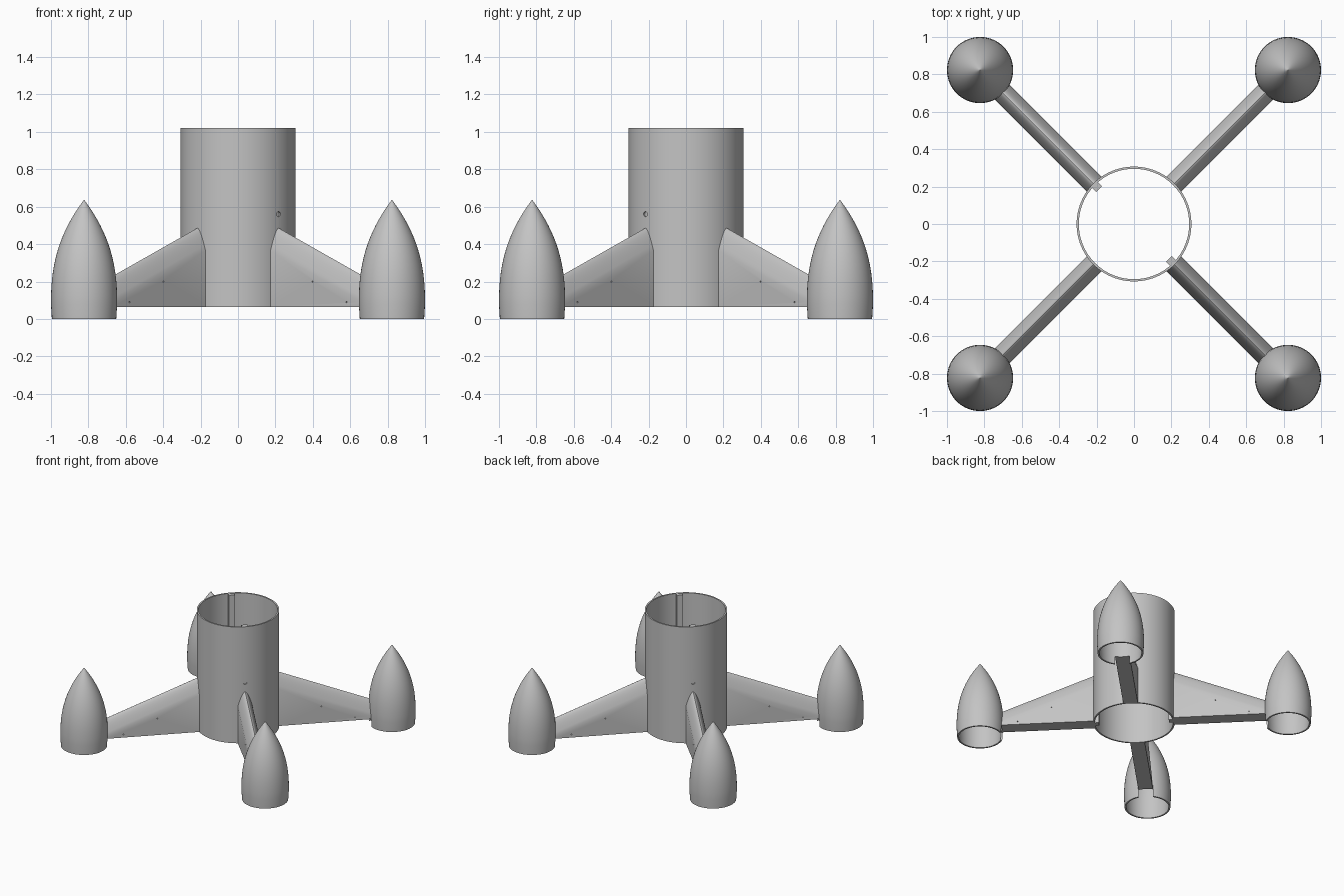
import bpy, bmesh, math
from mathutils import Matrix, Vector

old = bpy.data.objects.get("Cube")
if old:
    bpy.data.objects.remove(old, do_unlink=True)

grey = bpy.data.materials.new("plain_grey")
grey.use_nodes = True
grey.diffuse_color = (0.55, 0.55, 0.55, 1)
bsdf = grey.node_tree.nodes["Principled BSDF"]
bsdf.inputs["Base Color"].default_value = grey.diffuse_color
bsdf.inputs["Roughness"].default_value = 0.6

POD_R = 1.164       # distance from the axis to each pod
FIN_W = 0.055       # half thickness of a fin
BASE = 0.065        # underside of tube and fins


def add(name, bm):
    bmesh.ops.recalc_face_normals(bm, faces=bm.faces)
    mesh = bpy.data.meshes.new(name)
    bm.to_mesh(mesh)
    bm.free()
    obj = bpy.data.objects.new(name, mesh)
    bpy.context.collection.objects.link(obj)
    mesh.materials.append(grey)
    return obj


def lathe(name, profile, steps=72):
    """Spin a closed (radius, height) profile around z."""
    bm = bmesh.new()
    vs = [bm.verts.new((r, 0, z)) for r, z in profile]
    edges = [bm.edges.new((vs[i], vs[(i + 1) % len(vs)])) for i in range(len(vs))]
    bmesh.ops.spin(bm, geom=vs + edges, cent=(0, 0, 0), axis=(0, 0, 1),
                   angle=math.tau, steps=steps)
    bmesh.ops.remove_doubles(bm, verts=bm.verts, dist=1e-5)
    loose = [e for e in bm.edges if not e.link_faces]
    bmesh.ops.delete(bm, geom=loose, context='EDGES')
    return add(name, bm)


def rod_cutter(radius, length, matrix):
    bm = bmesh.new()
    bmesh.ops.create_cone(bm, cap_ends=True, segments=16, radius1=radius,
                          radius2=radius, depth=length, matrix=matrix)
    return add("cutter", bm)


def box(name, center, size):
    bm = bmesh.new()
    bmesh.ops.create_cube(bm, size=1, matrix=Matrix.Translation(center)
                          @ Matrix.Diagonal((*size, 1)))
    return add(name, bm)


def cut(obj, cutters):
    """Subtract the cutters for good, then remove them."""
    for c in cutters:
        c.hide_render = True
        mod = obj.modifiers.new("cut", 'BOOLEAN')
        mod.operation, mod.solver, mod.object = 'DIFFERENCE', 'EXACT', c
    dg = bpy.context.evaluated_depsgraph_get()
    dg.update()
    mesh = bpy.data.meshes.new_from_object(obj.evaluated_get(dg))
    obj.modifiers.clear()
    obj.data = mesh
    for c in cutters:
        bpy.data.objects.remove(c, do_unlink=True)


def smooth(obj):
    bpy.ops.object.select_all(action='DESELECT')
    obj.select_set(True)
    bpy.context.view_layer.objects.active = obj
    bpy.ops.object.shade_smooth_by_angle(angle=math.radians(30))


def spin_z(k):
    return Matrix.Rotation(math.radians(45 + 90 * k), 4, 'Z')


# Open central tube, with two pin holes on opposite sides
tube = lathe("central_tube", [(0.307, BASE), (0.307, 1.02), (0.295, 1.02), (0.295, BASE)], 96)
across = Matrix.Rotation(math.pi / 2, 4, 'Y')
cut(tube, [rod_cutter(0.014, 0.1, spin_z(k) @ Matrix.Translation((0.3, 0, 0.56)) @ across)
           for k in (1, 3)])
smooth(tube)

# Rails inside the tube behind the holes
for k, side in ((1, "back"), (3, "front")):
    rail = box("inner_rail_" + side, (0.281, 0, (1.02 + BASE) / 2), (0.034, 0.045, 1.015 - BASE))
    rail.matrix_world = spin_z(k)


# Hollow pointed pod with a slot under the fin
def pod_curve(radius, top, count=20):
    pts = []
    for i in range(count + 1):
        t = math.sin(i / count * math.pi / 2)
        pts.append((radius * (1 - t ** 2.4), 0.08 + (top - 0.08) * t))
    return pts


outer = [(0.172, 0)] + pod_curve(0.177, 0.637)
inner = [(0.16, 0)] + pod_curve(0.165, 0.61)
pod = lathe("pod", outer + inner[::-1])
cut(pod, [box("cutter", (-0.165, 0, 0), (0.1, FIN_W * 2, BASE * 2))])
smooth(pod)


# Tapered fin with a pointed arch along its sloping top
def fin_section(height):
    arch = 0.12
    pts = [(-FIN_W, BASE)]
    for i in range(-8, 9):
        u = i / 8
        pts.append((u * FIN_W, height - arch * abs(u) ** 1.7))
    return pts + [(FIN_W, BASE)]


bm = bmesh.new()
rings = [[bm.verts.new((r, y, z)) for y, z in fin_section(h)]
         for r, h in ((0.297, 0.49), (1.0, 0.208))]
n = len(rings[0])
for i in range(n):
    j = (i + 1) % n
    bm.faces.new((rings[0][i], rings[0][j], rings[1][j], rings[1][i]))
for ring in rings:
    bm.faces.new(ring)
fin = add("fin", bm)
sideways = Matrix.Rotation(math.pi / 2, 4, 'X')
cut(fin, [rod_cutter(0.004, 0.3, Matrix.Translation((r, 0, z)) @ sideways)
          for r, z in ((0.62, 0.2), (0.875, 0.09))])
smooth(fin)

# Repeat pod and fin at the four corners
for k, corner in enumerate(("back_left", "back_right", "front_right", "front_left")):
    for part, offset in ((pod, POD_R), (fin, 0)):
        obj = part if k == 0 else part.copy()
        if k:
            bpy.context.collection.objects.link(obj)
        obj.name = ("pod_" if offset else "fin_") + corner
        obj.matrix_world = spin_z(k) @ Matrix.Translation(Vector((offset, 0, 0)))
